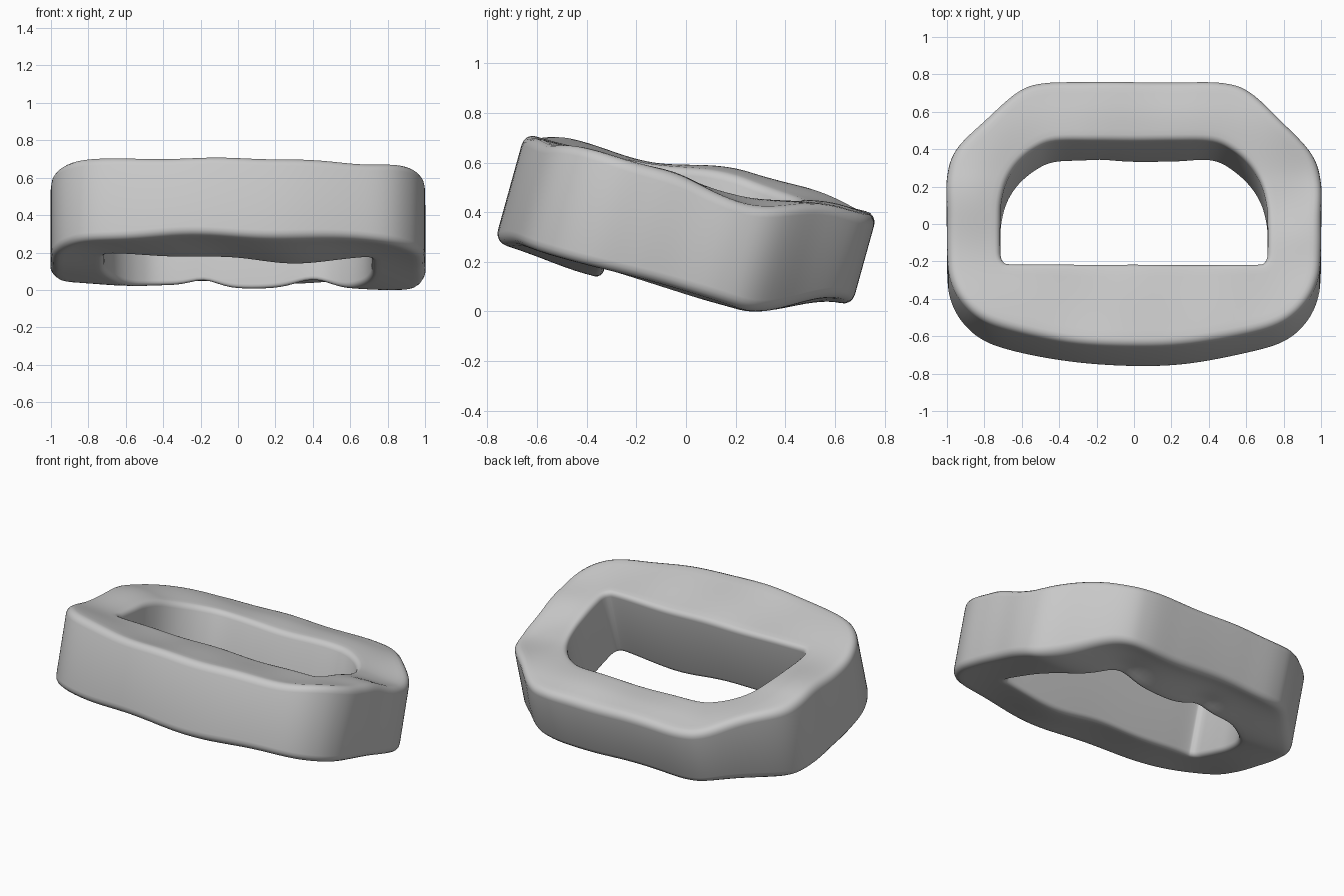
import bpy, bmesh, math
from mathutils import Vector, Matrix

old = bpy.data.objects.get("Cube")
if old:
    bpy.data.objects.remove(old, do_unlink=True)

TILT = math.radians(15.5)
STEPS = 6        # smoothing steps between outline points
ACROSS = 9       # divisions across the ring's flat faces
R_OUT, R_IN = .045, .03   # edge rounding

# Half outline from back centre to front centre: outer x, y, inner x, y
HALF = [
    (0, .735, 0, .41), (.25, .735, .22, .41), (.48, .73, .42, .405),
    (.62, .68, .53, .36), (.79, .52, .62, .28), (.95, .355, .68, .18),
    (1, .2, .71, .06), (1, 0, .715, -.06), (1, -.17, .715, -.17),
    (.985, -.34, .712, -.225), (.92, -.48, .695, -.255),
    (.8, -.585, .66, -.265), (.6, -.65, .5, -.265),
    (.3, -.705, .27, -.265), (0, -.72, 0, -.265),
]


def ramp(v, a, b):
    t = min(1, max(0, (v - a) / (b - a)))
    return t * t * (3 - 2 * t)


def bump(x, y, cx, cy, r):
    return math.exp(-((x - cx) ** 2 + (y - cy) ** 2) / (r * r))


def top_height(x, y):
    h = .17 + .06 * ramp(y, .2, .6)
    h += .09 * bump(x, y, -.88, .2, .33)
    h -= .035 * bump(x, y, .95, .2, .25)
    h -= .015 * bump(x, y, .6, -.65, .3)
    h += .02 * bump(x, y, .92, -.55, .2)
    h += .03 * bump(x, y, -.85, -.52, .25)
    h += .025 * bump(x, y, .9, -.08, .15)
    return h + .006 * math.sin(9 * x + 4 * y) * math.cos(8 * y - 3 * x)


def bottom_height(x, y):
    h = -.275 + .135 * ramp(y, .3, .7)
    h += .04 * bump(x, y, -.9, .3, .35)
    h += .02 * bump(x, y, -.55, -.4, .35)
    h -= .03 * bump(x, y, .25, -.3, .25)
    h += .035 * bump(x, y, -.18, .45, .1)
    h += .035 * bump(x, y, .4, .45, .12)
    return h + .008 * math.sin(8 * x - 5 * y)


def smooth_loop(points):
    """Closed Catmull-Rom curve through the points."""
    out, n = [], len(points)
    for i in range(n):
        a, b, c, d = (points[(i + k) % n] for k in (-1, 0, 1, 2))
        for s in range(STEPS):
            t = s / STEPS
            out.append(.5 * (2 * b + (c - a) * t + (2 * a - 5 * b + 4 * c - d) * t ** 2
                             + (3 * b - a - 3 * c + d) * t ** 3))
    return out


def face_profile(width):
    """Distance in from the outer wall and drop from the face, outer to inner."""
    arc = [k * math.pi / 8 for k in range(5)]
    pts = [(R_OUT * (1 - math.cos(a)), R_OUT * (1 - math.sin(a))) for a in arc]
    span = width - R_OUT - R_IN
    pts += [(R_OUT + span * k / ACROSS, 0) for k in range(1, ACROSS)]
    pts += [(width - R_IN * (1 - math.cos(a)), R_IN * (1 - math.sin(a)))
            for a in reversed(arc)]
    return pts


# Mirror the half outline into closed loops
full = [Vector(p) for p in HALF]
full += [Vector((-p[0], p[1], -p[2], p[3])) for p in reversed(HALF[1:-1])]

# Sweep the rounded section round the outline
bm = bmesh.new()
rings = []
for p in smooth_loop(full):
    outer, inner = Vector(p[:2]), Vector(p[2:])
    inward = (inner - outer).normalized()
    profile = face_profile((inner - outer).length)
    ring = []
    for dist, drop in profile:
        q = outer + inward * dist
        ring.append(bm.verts.new((q.x, q.y, top_height(q.x, q.y) - drop)))
    for dist, drop in reversed(profile):
        q = outer + inward * dist
        ring.append(bm.verts.new((q.x, q.y, bottom_height(q.x, q.y) + drop)))
    rings.append(ring)
for i, ring in enumerate(rings):
    nxt = rings[(i + 1) % len(rings)]
    for j in range(len(ring)):
        k = (j + 1) % len(ring)
        bm.faces.new((ring[j], nxt[j], nxt[k], ring[k]))
bmesh.ops.recalc_face_normals(bm, faces=bm.faces)

# Tip the ring backwards, then centre it and stand it on the ground
bm.transform(Matrix.Rotation(-TILT, 4, 'X'))
lo = Vector([min(v.co[a] for v in bm.verts) for a in range(3)])
hi = Vector([max(v.co[a] for v in bm.verts) for a in range(3)])
mid = (lo + hi) / 2
bm.transform(Matrix.Translation((-mid.x, -mid.y, -lo.z)))

mesh = bpy.data.meshes.new("tilted_ring")
bm.to_mesh(mesh)
bm.free()
obj = bpy.data.objects.new("tilted_ring", mesh)
bpy.context.collection.objects.link(obj)

# Plain grey
mat = bpy.data.materials.new("light_grey")
mat.use_nodes = True
GREY = (.58, .58, .58, 1)
mat.diffuse_color = GREY
mat.node_tree.nodes["Principled BSDF"].inputs["Base Color"].default_value = GREY
mesh.materials.append(mat)

bpy.context.view_layer.objects.active = obj
obj.select_set(True)
bpy.ops.object.shade_smooth_by_angle(angle=math.radians(40))
